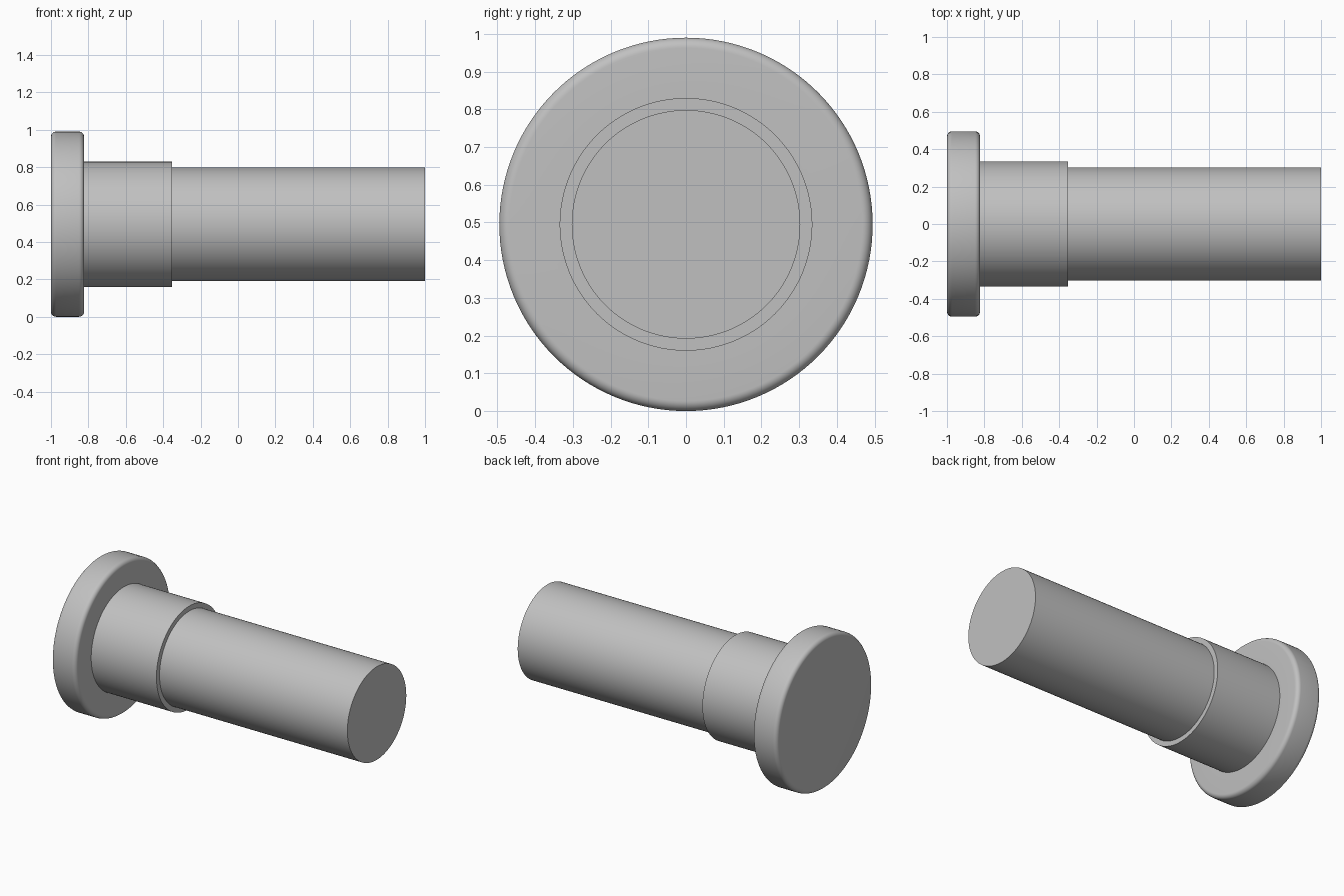
import bpy
import bmesh
import math

cube = bpy.data.objects.get("Cube")
if cube:
    bpy.data.objects.remove(cube, do_unlink=True)

SEGMENTS = 128
HEAD_R, COLLAR_R, SHAFT_R = 0.495, 0.335, 0.303
X_START, X_HEAD, X_COLLAR, X_END = -1.0, -0.823, -0.353, 1.0
FILLET = 0.027

steel = bpy.data.materials.new("plain grey")
steel.use_nodes = True
GREY = (0.53, 0.53, 0.53, 1)
steel.diffuse_color = GREY
steel.node_tree.nodes["Principled BSDF"].inputs["Base Color"].default_value = GREY


def lathe(name, profile, cap_start=False, cap_end=False):
    """Revolve (x, radius) points about the horizontal axis."""
    bm = bmesh.new()
    rings = []
    for x, r in profile:
        ring = []
        for i in range(SEGMENTS):
            a = math.tau * i / SEGMENTS
            ring.append(bm.verts.new((x, r * math.cos(a), HEAD_R + r * math.sin(a))))
        rings.append(ring)
    for a, b in zip(rings, rings[1:]):
        for i in range(SEGMENTS):
            j = (i + 1) % SEGMENTS
            bm.faces.new((a[i], b[i], b[j], a[j]))
    if cap_start:
        bm.faces.new(rings[0])
    if cap_end:
        bm.faces.new(reversed(rings[-1]))
    # The winding above faces inward, so turn every face outward
    bmesh.ops.reverse_faces(bm, faces=bm.faces[:])
    mesh = bpy.data.meshes.new(name)
    bm.to_mesh(mesh)
    bm.free()
    mesh.materials.append(steel)
    obj = bpy.data.objects.new(name, mesh)
    bpy.context.collection.objects.link(obj)
    bpy.ops.object.select_all(action="DESELECT")
    obj.select_set(True)
    bpy.context.view_layer.objects.active = obj
    bpy.ops.object.shade_smooth_by_angle(angle=math.radians(30))
    return obj


def fillet(x, from_angle, steps=8):
    """Quarter-round points on the head rim, centred at x."""
    angles = [math.radians(from_angle - 90 * i / steps) for i in range(steps + 1)]
    return [(x + FILLET * math.cos(a), HEAD_R - FILLET + FILLET * math.sin(a))
            for a in angles]


# Round head with both rims filleted
lathe("head",
      fillet(X_START + FILLET, 180) + fillet(X_HEAD - FILLET, 90) + [(X_HEAD, COLLAR_R)],
      cap_start=True)

# Slightly wider collar, ending in a step down to the shaft
lathe("collar", [(X_HEAD, COLLAR_R), (X_COLLAR, COLLAR_R), (X_COLLAR, SHAFT_R)])

# Plain shaft with a flat end
lathe("shaft", [(X_COLLAR, SHAFT_R), (X_END, SHAFT_R)], cap_end=True)
